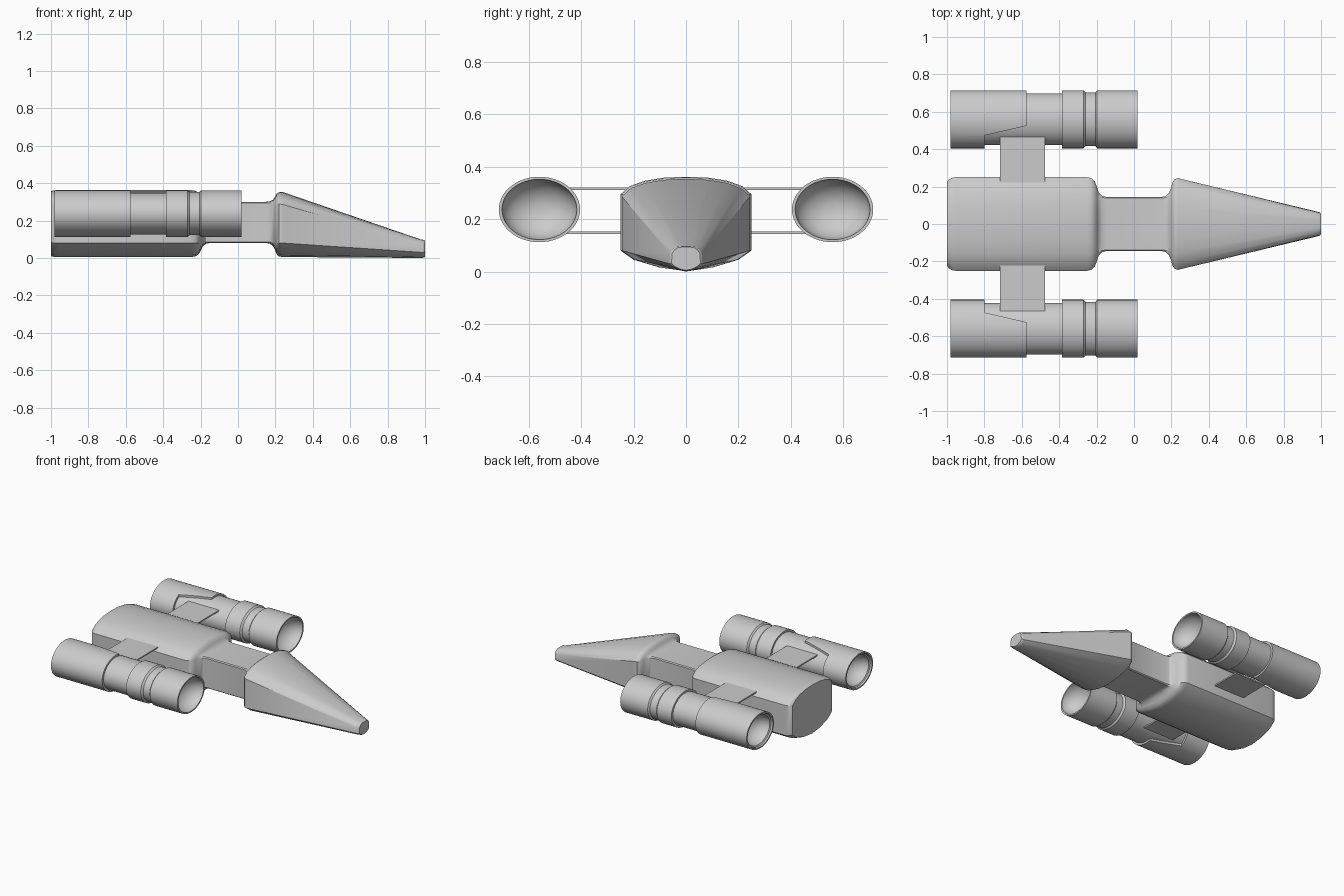
import bpy, bmesh, math

if "Cube" in bpy.data.objects:
    bpy.data.objects.remove(bpy.data.objects["Cube"])

grey = bpy.data.materials.new("light grey")
grey.diffuse_color = (0.6, 0.6, 0.6, 1)
grey.use_nodes = True
grey.node_tree.nodes["Principled BSDF"].inputs["Base Color"].default_value = grey.diffuse_color


def finish(name, bm, mirror=False, cutter=None):
    """Turn a bmesh into an object, optionally cut and mirrored across y."""
    bmesh.ops.recalc_face_normals(bm, faces=bm.faces)
    me = bpy.data.meshes.new(name)
    bm.to_mesh(me)
    bm.free()
    ob = bpy.data.objects.new(name, me)
    bpy.context.collection.objects.link(ob)
    me.materials.append(grey)
    bpy.ops.object.select_all(action='DESELECT')
    ob.select_set(True)
    bpy.context.view_layer.objects.active = ob
    if cutter:
        m = ob.modifiers.new("cut", 'BOOLEAN')
        m.operation, m.solver, m.object = 'DIFFERENCE', 'EXACT', cutter
        bpy.ops.object.modifier_apply(modifier=m.name)
    if mirror:
        m = ob.modifiers.new("mirror", 'MIRROR')
        m.use_axis = (False, True, False)
        m.use_mirror_merge = False
        bpy.ops.object.modifier_apply(modifier=m.name)
    bpy.ops.object.shade_smooth_by_angle(angle=math.radians(30))
    return ob


def loft(bm, rings, caps=True, closed=False):
    """Skin a list of equal-length point rings."""
    vs = [[bm.verts.new(p) for p in r] for r in rings]
    n = len(vs[0])
    pairs = list(zip(vs, vs[1:])) + ([(vs[-1], vs[0])] if closed else [])
    for a, b in pairs:
        for i in range(n):
            j = (i + 1) % n
            bm.faces.new((a[i], a[j], b[j], b[i]))
    if caps and not closed:
        bm.faces.new(vs[0])
        bm.faces.new(vs[-1])


def lathe(bm, profile, closed=False, n=64):
    """Oval revolve of (x, r) points round the engine axis."""
    rings = [[(x, 0.56 + r * math.cos(2 * math.pi * i / n),
               0.237 + 0.806 * r * math.sin(2 * math.pi * i / n)) for i in range(n)]
             for x, r in profile]
    loft(bm, rings, closed=closed)


def prism(bm, outline, z0, z1):
    loft(bm, [[(x, y, z) for x, y in outline] for z in (z0, z1)])


# Hull: half cross-sections (y, z) blended along x
FULL = [(0, .362), (.09, .358), (.16, .346), (.215, .326), (.25, .295),
        (.25, .08), (.2, .045), (.1, .015), (0, .005)]
NECK = [(0, .3), (.06, .3), (.11, .3), (.138, .3), (.145, .294),
        (.145, .086), (.138, .08), (.06, .08), (0, .08)]
TIP = [(0, .098), (.02, .098), (.036, .096), (.053, .086), (.063, .07),
       (.066, .03), (.052, .017), (.026, .005), (0, 0)]
NOSE = [(y * .98, z - .008 * (z > .2)) for y, z in FULL]


def blend(a, b, t):
    return [(p[0] + (q[0] - p[0]) * t, p[1] + (q[1] - p[1]) * t) for p, q in zip(a, b)]


def shrink(s, ky, kz):
    c = (s[0][1] + s[-1][1]) / 2
    return [(y * ky, c + (z - c) * kz) for y, z in s]


stations = [(-1, shrink(FULL, .89, .97)), (-.99, shrink(FULL, .95, .99)),
            (-.975, shrink(FULL, .985, 1)), (-.955, FULL)]
stations += [(x, blend(NECK, FULL, t)) for x, t in
             ((-.25, 1), (-.228, .95), (-.21, .8), (-.198, .5), (-.188, .22), (-.172, .06), (-.15, 0))]
stations += [(x, blend(NECK, NOSE, t)) for x, t in
             ((.15, 0), (.172, .06), (.188, .22), (.198, .5), (.207, .8), (.218, .95), (.235, 1))]
stations += [(.98, TIP), (.993, shrink(TIP, .95, .97)), (1, shrink(TIP, .84, .9))]
bm = bmesh.new()
loft(bm, [[(x, y, z) for y, z in s] + [(x, -y, z) for y, z in s[-2:0:-1]] for x, s in stations])
finish("hull", bm)

# Engine cores with raised collars and bowl-shaped ends
R, C = 0.155, 0.1385
bowl = [(.11 * math.cos(a), .143 * math.sin(a)) for a in
        [math.pi / 2 * k / 8 for k in range(8, 0, -1)]]
front = [(.02, R), (.02, .143)] + [(.02 - d, r) for d, r in bowl[1:]]
back = [(-.965 + d, r * C / .155) for d, r in reversed(bowl)] + [(-.97, C)]
body = [(-.575, C), (-.385, C), (-.385, R), (-.27, R), (-.258, .143), (-.207, .143), (-.197, R)]
bm = bmesh.new()
lathe(bm, back + body + front)
finish("engine", bm, mirror=True)

# Rear engine sleeves with a slanted notch on the inner side
bm = bmesh.new()
prism(bm, [(-.8, .3), (-.8, .473), (-.57, .526), (-.57, .3)], 0, .5)
notch = finish("notch_cutter", bm)
notch.hide_render = True
bm = bmesh.new()
lathe(bm, [(-.98, R), (-.575, R), (-.575, .136), (-.95, .136), (-.965, .143), (-.98, .143)], closed=True)
finish("engine_rear_sleeve", bm, mirror=True, cutter=notch)
bpy.data.objects.remove(notch)

# Pylons: two thin plates per side
for name, z0, z1 in (("upper_pylon", .311, .32), ("lower_pylon", .143, .153)):
    bm = bmesh.new()
    prism(bm, [(-.717, .2), (-.475, .2), (-.475, .465), (-.717, .465)], z0, z1)
    finish(name, bm, mirror=True)
